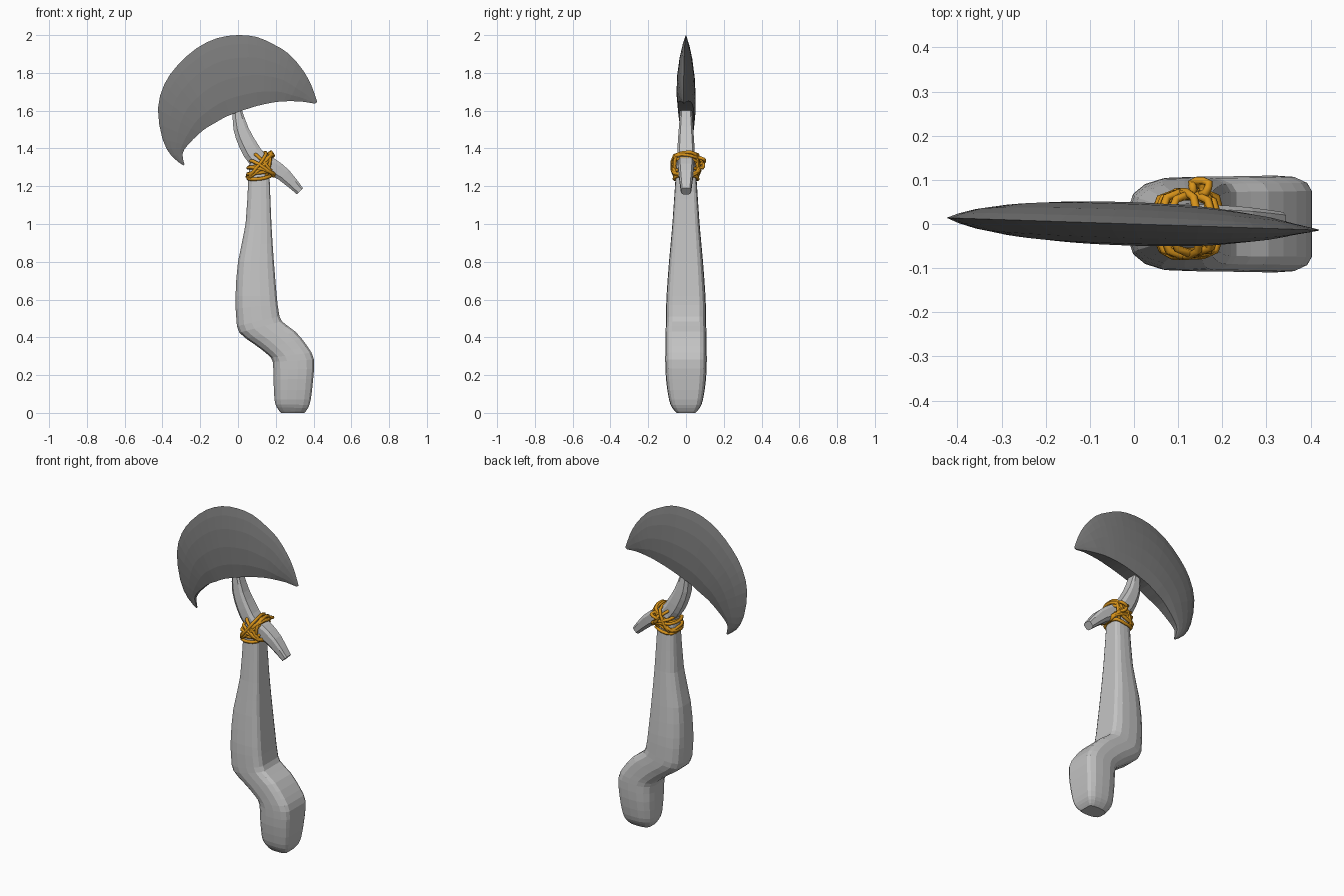
import bpy, bmesh, math, random
from mathutils import Vector

random.seed(4)


def material(name, rgb):
    m = bpy.data.materials.new(name)
    m.diffuse_color = (*rgb, 1)
    return m


LIGHT = material("light grey", (0.55, 0.55, 0.55))
DARK = material("dark grey", (0.19, 0.19, 0.19))
ORANGE = material("rope orange", (0.68, 0.29, 0.01))


def smooth_path(stations, n):
    """Catmull-Rom refinement of a list of tuples."""
    out = []
    for i in range(len(stations) - 1):
        a, b = stations[max(i - 1, 0)], stations[i]
        c, d = stations[i + 1], stations[min(i + 2, len(stations) - 1)]
        for k in range(n):
            t = k / n
            out.append(tuple(
                0.5 * (2 * q + (r - p) * t + (2 * p - 5 * q + 4 * r - s) * t * t
                       + (3 * q - p - 3 * r + s) * t ** 3)
                for p, q, r, s in zip(a, b, c, d)))
    return out + [stations[-1]]


def loft(name, stations, half_section, mat, n=2, skew=0.0):
    """Stations: (x, z) of one edge, (x, z) of the other, half depth in y.
    half_section: (u across, v depth) on the front, mirrored to the back."""
    ring = [(u, -v) for u, v in half_section]
    ring += [(u, v) for u, v in reversed(half_section) if v > 0]
    bm = bmesh.new()
    rows = []
    for x0, z0, x1, z1, h in smooth_path(stations, n):
        row = []
        for u, v in ring:
            x = x0 + (x1 - x0) * u
            row.append(bm.verts.new((x, v * h + skew * x, z0 + (z1 - z0) * u)))
        rows.append(row)
    m = len(ring)
    for a, b in zip(rows, rows[1:]):
        for j in range(m):
            bm.faces.new((a[j], a[(j + 1) % m], b[(j + 1) % m], b[j]))
    bm.faces.new(rows[0])
    bm.faces.new(rows[-1][::-1])
    bmesh.ops.recalc_face_normals(bm, faces=bm.faces)
    me = bpy.data.meshes.new(name)
    bm.to_mesh(me)
    bm.free()
    ob = bpy.data.objects.new(name, me)
    bpy.context.collection.objects.link(ob)
    me.materials.append(mat)
    return ob


# Blade: crescent, thick along the inner edge, sharp along the outer one
loft("blade", [
    (-0.283, 1.315, -0.289, 1.31, 0.004), (-0.294, 1.37, -0.352, 1.36, 0.012),
    (-0.267, 1.417, -0.40, 1.45, 0.022), (-0.204, 1.48, -0.424, 1.61, 0.034),
    (-0.165, 1.51, -0.39, 1.74, 0.040), (-0.125, 1.533, -0.32, 1.84, 0.045),
    (-0.07, 1.565, -0.22, 1.93, 0.048), (-0.02, 1.585, -0.11, 1.984, 0.049),
    (0.03, 1.603, 0.0, 2.0, 0.049), (0.10, 1.625, 0.10, 1.99, 0.047),
    (0.167, 1.64, 0.19, 1.95, 0.043), (0.22, 1.648, 0.27, 1.90, 0.036),
    (0.27, 1.65, 0.347, 1.81, 0.028), (0.34, 1.648, 0.39, 1.73, 0.014),
    (0.405, 1.637, 0.42, 1.645, 0.003)],
    [(0, 0.85), (0.2, 1.0), (0.45, 0.92), (0.7, 0.65), (0.88, 0.32), (1, 0)],
    DARK, n=2, skew=-0.033)

# Neck: bent piece running from the blade through the lashing to a rear prong
loft("neck_and_prong", [
    (-0.03, 1.66, 0.0, 1.66, 0.028), (-0.028, 1.6, 0.022, 1.6, 0.031),
    (-0.024, 1.5, 0.055, 1.51, 0.038), (0.01, 1.4, 0.10, 1.43, 0.044),
    (0.06, 1.32, 0.14, 1.375, 0.045), (0.14, 1.27, 0.195, 1.345, 0.043),
    (0.215, 1.235, 0.27, 1.285, 0.038), (0.312, 1.157, 0.344, 1.19, 0.027)],
    [(0, 0.6), (0.25, 1.0), (0.8, 1.0), (1, 0.75)], LIGHT, n=2)

# Handle: rounded on the left, flat on the right, with a kinked grip
loft("handle", [
    (0.065, 1.35, 0.16, 1.35, 0.046), (0.055, 1.25, 0.167, 1.25, 0.055),
    (0.04, 1.0, 0.177, 1.0, 0.072), (0.0, 0.8, 0.19, 0.8, 0.09),
    (-0.013, 0.62, 0.205, 0.62, 0.103), (-0.009, 0.5, 0.215, 0.54, 0.106),
    (0.007, 0.425, 0.232, 0.485, 0.107), (0.087, 0.363, 0.304, 0.43, 0.108),
    (0.156, 0.31, 0.368, 0.352, 0.109), (0.184, 0.27, 0.402, 0.283, 0.110),
    (0.188, 0.177, 0.398, 0.18, 0.106), (0.193, 0.07, 0.385, 0.07, 0.090),
    (0.205, 0.03, 0.37, 0.025, 0.073), (0.228, 0.0, 0.352, 0.0, 0.050)],
    [(0, 0.35), (0.05, 0.65), (0.17, 0.86), (0.35, 0.98), (0.6, 1.0),
     (0.82, 0.97), (0.95, 0.85), (1, 0.68)], LIGHT, n=2)

# Lashing: tilted rope loops around the crossing of neck and handle
rope = bpy.data.curves.new("rope_lashing", 'CURVE')
rope.dimensions = '3D'
rope.bevel_depth = 0.0095
rope.bevel_resolution = 1
rope.resolution_u = 2


def rope_loop(center, tilt, rx, ry, wobble=0.006, n=16):
    t = math.radians(tilt)
    axis = Vector((math.cos(t), 0, math.sin(t)))
    up = Vector((-math.sin(t), 0, math.cos(t)))
    sp = rope.splines.new('POLY')
    sp.points.add(n - 1)
    sp.use_cyclic_u = True
    phase = random.uniform(0, 6.28)
    for i in range(n):
        a = 2 * math.pi * i / n
        ca, sa = math.cos(a), math.sin(a)
        k = (ca ** 4 + sa ** 4) ** -0.25        # squarish loop
        p = (Vector(center) + axis * rx * ca * k + Vector((0, ry * sa * k, 0))
             + up * wobble * math.sin(2 * a + phase))
        sp.points[i].co = (*p, 1)


for x, z, tilt, rx, ry in [
        (0.115, 1.245, 8, 0.062, 0.062), (0.115, 1.275, 14, 0.064, 0.066),
        (0.115, 1.295, 38, 0.080, 0.068), (0.120, 1.315, 46, 0.085, 0.064),
        (0.105, 1.310, 58, 0.078, 0.072), (0.125, 1.330, 28, 0.070, 0.062),
        (0.130, 1.300, -28, 0.072, 0.072), (0.140, 1.315, -48, 0.078, 0.066),
        (0.125, 1.285, -14, 0.072, 0.070), (0.160, 1.310, 80, 0.065, 0.060)]:
    rope_loop((x, 0, z), tilt, rx, ry)
# Small knot at the back
rope_loop((0.15, 0.082, 1.335), 40, 0.022, 0.016, n=10)
rope_loop((0.14, 0.078, 1.315), -60, 0.022, 0.015, n=10)

rope_ob = bpy.data.objects.new("rope_lashing", rope)
bpy.context.collection.objects.link(rope_ob)
rope.materials.append(ORANGE)
